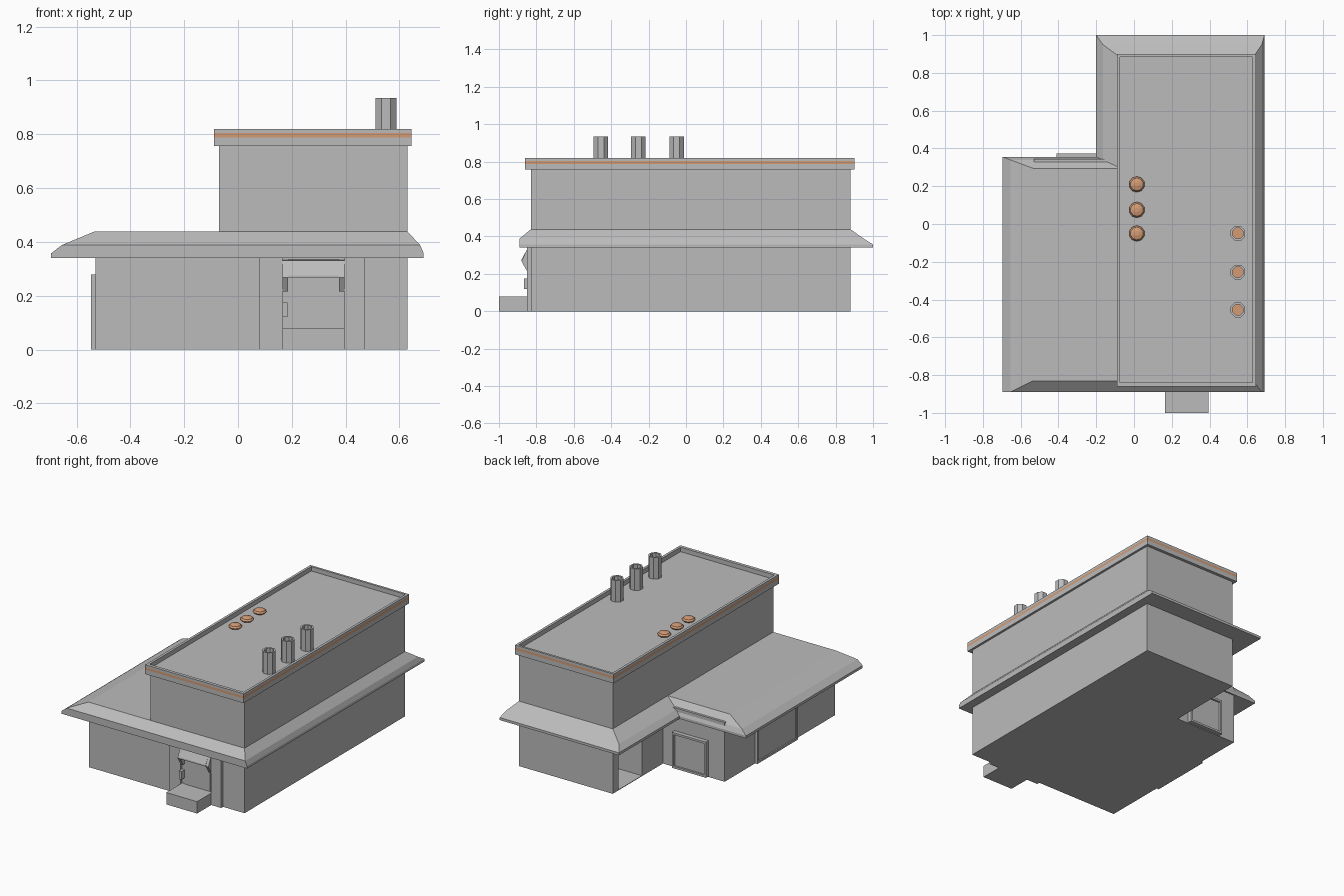
import bpy
import bmesh
import math

old = bpy.data.objects.get("Cube")
if old:
    bpy.data.objects.remove(old, do_unlink=True)


def material(name, rgb):
    m = bpy.data.materials.new(name)
    m.use_nodes = True
    m.diffuse_color = (*rgb, 1)
    m.node_tree.nodes["Principled BSDF"].inputs["Base Color"].default_value = (*rgb, 1)
    return m


GREY = material("grey plaster", (0.5, 0.5, 0.5))
ORANGE = material("copper orange", (0.65, 0.33, 0.18))


def loft(name, rings, orange_bands=(), orange_end=False):
    """Skin a stack of equal-length rings and cap both ends."""
    bm = bmesh.new()
    loops = [[bm.verts.new(p) for p in ring] for ring in rings]
    n = len(loops[0])
    for band, (a, b) in enumerate(zip(loops, loops[1:])):
        for i in range(n):
            j = (i + 1) % n
            f = bm.faces.new((a[i], a[j], b[j], b[i]))
            f.material_index = int(band in orange_bands)
    bm.faces.new(loops[0][::-1])
    bm.faces.new(loops[-1]).material_index = int(orange_end)
    bmesh.ops.recalc_face_normals(bm, faces=bm.faces)
    mesh = bpy.data.meshes.new(name)
    bm.to_mesh(mesh)
    bm.free()
    mesh.materials.append(GREY)
    mesh.materials.append(ORANGE)
    obj = bpy.data.objects.new(name, mesh)
    bpy.context.collection.objects.link(obj)
    return obj


def level(points, z):
    return [(x, y, z) for x, y in points]


def rect(x0, x1, y0, y1):
    return [(x0, y0), (x1, y0), (x1, y1), (x0, y1)]


def ell(x0, x1, y0, y1, notch_x, notch_y):
    return [(x0, y0), (x1, y0), (x1, y1), (notch_x, y1), (notch_x, notch_y), (x0, notch_y)]


def circle(x, y, r, n):
    return [(x + r * math.cos((i + 0.5) * math.tau / n),
             y + r * math.sin((i + 0.5) * math.tau / n)) for i in range(n)]


def box(name, x, y, z):
    return loft(name, [level(rect(*x, *y), h) for h in z])


def extrude_x(name, profile, x0, x1):
    return loft(name, [[(x, y, z) for y, z in profile] for x in (x0, x1)])


# Ground floor, with a recessed doorway in the wall behind the wing
footprint = ell(-0.53, 0.63, -0.83, 0.88, -0.07, 0.345)
ground = loft("ground_floor", [level(footprint, z) for z in (0, 0.4)])
cutter = box("doorway_cutter", (-0.2, 0.13), (0.57, 0.82), (0.004, 0.335))
cutter.hide_render = True
cut = ground.modifiers.new("doorway", "BOOLEAN")
cut.operation = "DIFFERENCE"
cut.object = cutter
bpy.context.view_layer.objects.active = ground
bpy.ops.object.modifier_apply(modifier=cut.name)
bpy.data.objects.remove(cutter, do_unlink=True)

# Upper floor
box("upper_floor", (-0.07, 0.63), (-0.83, 0.88), (0.4, 0.77))

# Skirt roof
eave = ell(-0.695, 0.69, -0.89, 1.0, -0.2, 0.355)
bend = ell(-0.655, 0.677, -0.89, 0.95, -0.165, 0.34)
crown = ell(-0.535, 0.63, -0.83, 0.88, -0.07, 0.295)
loft("skirt_roof", [level(eave, 0.34), level(eave, 0.357),
                    level(bend, 0.388), level(crown, 0.438)])

# Parapet with a coloured stripe and a sunken roof deck
outer = rect(-0.09, 0.645, -0.86, 0.9)
inner = rect(-0.073, 0.628, -0.838, 0.885)
heights = (0.757, 0.788, 0.804, 0.82)
loft("parapet", [level(outer, z) for z in heights]
     + [level(inner, 0.82), level(inner, 0.79)], orange_bands=(1,))

# Hollow chimneys
for i, y in enumerate((-0.455, -0.255, -0.05)):
    wide, narrow = circle(0.55, y, 0.042, 8), circle(0.55, y, 0.03, 8)
    loft(f"chimney_{i + 1}", [level(wide, 0.785), level(wide, 0.935),
                              level(narrow, 0.935), level(narrow, 0.82)], orange_end=True)

# Low roof domes
for i, y in enumerate((-0.05, 0.075, 0.21)):
    steps = ((0.03, 0.785), (0.042, 0.8), (0.034, 0.811), (0.012, 0.817))
    loft(f"roof_dome_{i + 1}", [level(circle(0.015, y, r, 10), z) for r, z in steps],
         orange_bands=(0, 1, 2), orange_end=True)

# Entrance: pillars, step, door, brackets, awning and lamp
for side, x0, x1 in (("right", 0.08, 0.165), ("left", 0.395, 0.47)):
    box(f"entrance_pillar_{side}", (x0, x1), (-0.85, -0.82), (0, 0.345))
box("entrance_step", (0.165, 0.395), (-1.0, -0.82), (0, 0.08))
box("front_door", (0.185, 0.375), (-0.835, -0.82), (0.08, 0.27))
bracket = [(-0.82, 0.335), (-0.85, 0.33), (-0.88, 0.268), (-0.85, 0.215), (-0.82, 0.215)]
for side, x0 in (("right", 0.165), ("left", 0.375)):
    extrude_x(f"awning_bracket_{side}", bracket, x0, x0 + 0.02)
awning = [(-0.82, 0.338), (-0.85, 0.33), (-0.88, 0.275), (-0.88, 0.265), (-0.82, 0.272)]
extrude_x("awning", awning, 0.185, 0.375)
box("wall_lamp", (0.166, 0.184), (-0.867, -0.82), (0.12, 0.175))


# Framed shutters: a raised rim around an inset panel
def shutter(name, place, a, b, z0, z1, base, front, rim=0.014):
    def ring(inset, depth):
        corners = rect(a + inset, b - inset, z0 + inset, z1 - inset)
        return [place(s, depth, z) for s, z in corners]
    loft(name, [ring(0, base), ring(0, front), ring(rim, front),
                ring(rim, (base + 2 * front) / 3)])


shutter("wing_back_shutter", lambda s, d, z: (s, d, z), -0.41, -0.155, 0.005, 0.245, 0.335, 0.373)
shutter("wing_side_shutter", lambda s, d, z: (d, s, z), -0.41, 0.02, 0.0, 0.278, -0.52, -0.547)
